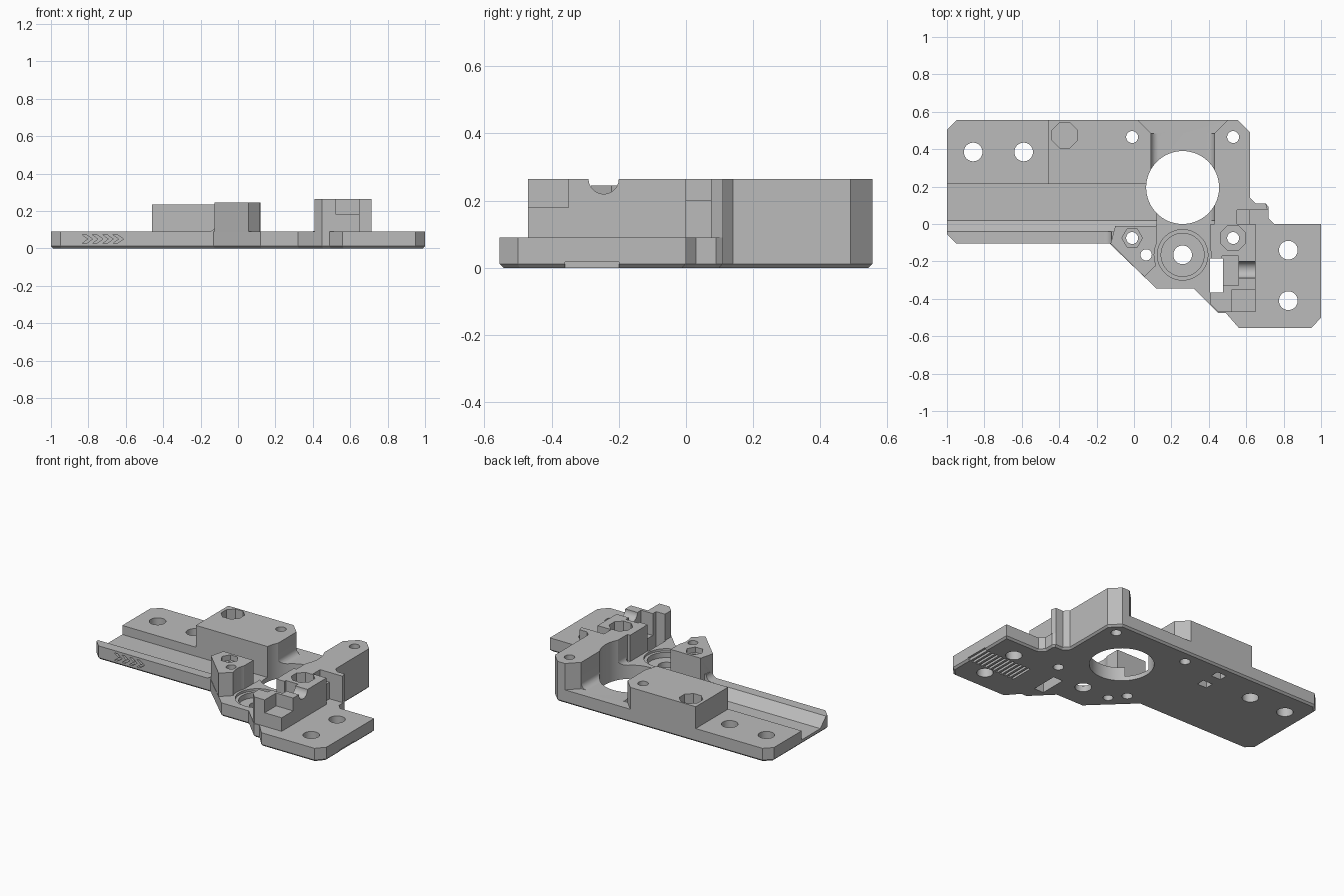
import bpy, bmesh
from math import cos, sin, pi, radians

old = bpy.data.objects.get("Cube")
if old:
    bpy.data.objects.remove(old, do_unlink=True)

grey = bpy.data.materials.new("light grey plastic")
grey.use_nodes = True
tone = (0.5, 0.5, 0.5, 1)
grey.diffuse_color = tone
grey.node_tree.nodes["Principled BSDF"].inputs["Base Color"].default_value = tone

LOW, HIGH, BLOCK = 0.09, 0.265, 0.235   # plate, tower and motor block heights
AXES = {"z": lambda a, b, t: (a, b, t),
        "x": lambda a, b, t: (t, a, b),
        "y": lambda a, b, t: (a, t, b)}


def prism(name, pts, lo, hi, axis="z", chamfer=0):
    """Extrude a closed profile along an axis, optionally chamfering its low end."""
    bm = bmesh.new()
    place = AXES[axis]
    face = bm.faces.new([bm.verts.new(place(a, b, lo)) for a, b in pts])
    rim = list(face.edges)
    ext = bmesh.ops.extrude_face_region(bm, geom=[face], use_keep_orig=True)
    step = place(0, 0, hi - lo)
    bmesh.ops.translate(bm, vec=step,
                        verts=[v for v in ext["geom"] if isinstance(v, bmesh.types.BMVert)])
    if chamfer:
        bmesh.ops.bevel(bm, geom=rim, offset=chamfer, segments=1,
                        affect="EDGES", profile=0.5)
    bmesh.ops.recalc_face_normals(bm, faces=bm.faces[:])
    mesh = bpy.data.meshes.new(name)
    bm.to_mesh(mesh)
    bm.free()
    mesh.materials.append(grey)
    obj = bpy.data.objects.new(name, mesh)
    bpy.context.scene.collection.objects.link(obj)
    return obj


def circle(cx, cy, r, n=48, turn=0.0):
    return [(cx + r * cos(2 * pi * i / n + turn), cy + r * sin(2 * pi * i / n + turn))
            for i in range(n)]


def rect(x0, x1, y0, y1):
    return [(x0, y0), (x1, y0), (x1, y1), (x0, y1)]


def fillet(x, z, r, side):
    """Concave corner profile that rises towards the wall at x."""
    arc = [(x + side * r * (1 - sin(t)), z + r * (1 - cos(t)))
           for t in [i * pi / 16 for i in range(9)]]
    return [(x - side * 0.02, z - 0.03), (x + side * r, z - 0.03)] + arc + \
           [(x - side * 0.02, z + r)]


def combine(target, tool, operation):
    mod = target.modifiers.new("join", "BOOLEAN")
    mod.operation, mod.solver, mod.object = operation, "EXACT", tool
    bpy.context.view_layer.objects.active = target
    bpy.ops.object.modifier_apply(modifier=mod.name)
    bpy.data.objects.remove(tool, do_unlink=True)


def add(*args, **kw):
    combine(body, prism("addition", *args, **kw), "UNION")


def cut(*args, **kw):
    combine(body, prism("cutter", *args, **kw), "DIFFERENCE")


# Base plate with chamfered underside
outline = [(-1, 0.505), (-0.95, 0.555), (0.555, 0.555), (0.62, 0.49), (0.62, 0.14),
           (0.65, 0.11), (0.705, 0.11), (0.72, 0.09), (0.72, 0.03), (0.75, 0), (1, 0),
           (1, -0.5), (0.95, -0.555), (0.56, -0.555), (0.49, -0.475), (0.45, -0.475),
           (0.32, -0.345), (0.12, -0.345), (-0.13, -0.105), (-0.95, -0.105), (-1, -0.055)]
body = prism("mounting_plate", outline, 0, LOW, chamfer=0.012)

# Long channel with a sloping front side
cut([(0.215, 0.03), (0.02, 0.03), (-0.04, LOW), (-0.04, 0.2), (0.215, 0.2)],
    -1.1, 0.12, axis="x")

# Rear block, front lug and rear tower
add([(-0.46, 0.215), (0.09, 0.215), (0.09, 0.485), (0.02, 0.555), (-0.46, 0.555)], 0.02, BLOCK)
add([(-0.125, -0.105), (-0.1, -0.01), (0.12, -0.01), (0.12, -0.22), (0.055, -0.282)],
    0.02, 0.245)
add([(0.43, -0.02), (0.43, 0.485), (0.5, 0.555), (0.555, 0.555), (0.62, 0.49), (0.62, 0.14),
     (0.65, 0.11), (0.705, 0.11), (0.715, 0.075), (0.55, 0.075), (0.55, -0.02)], 0.02, HIGH)
add(rect(0.54, 0.62, -0.02, 0.08), 0.02, 0.2)

# Front cradle block
add([(0.41, 0), (0.41, -0.43), (0.45, -0.47), (0.65, -0.47), (0.65, 0)], 0.02, HIGH)

# Rounded feet of the walls beside the valley
add(fillet(0.09, LOW, 0.04, 1), 0.215, 0.485, axis="y")
add(fillet(0.43, LOW, 0.04, -1), 0.02, 0.485, axis="y")
add(fillet(-0.12, LOW, 0.04, -1), -0.105, -0.04, axis="y")

# Cradle: front corner step, side groove, pocket and through slot
cut(rect(0.525, 0.7, -0.458, -0.35), 0.18, 0.3)
cut(rect(0.525, 0.7, -0.5, -0.45), 0.18, 0.3)
cut(circle(-0.245, HIGH, 0.045), 0.55, 0.7, axis="x")
cut(rect(0.47, 0.56, -0.33, -0.17), 0.12, 0.3)
cut(rect(0.405, 0.475, -0.365, -0.185), -0.1, 0.3)

# Large opening and stepped bearing seat
cut(circle(0.26, 0.195, 0.195, 64), -0.1, 0.4)
seat = (0.26, -0.165)
cut(circle(*seat, 0.152), LOW, 0.4)
cut(circle(*seat, 0.135), 0.075, 0.4)
cut(circle(*seat, 0.115), 0.04, 0.4)

# Bolt holes
for x, y, r in [(-0.86, 0.385, 0.05), (-0.59, 0.385, 0.05), (0.825, -0.14, 0.05),
                (0.825, -0.41, 0.05), (*seat, 0.05), (-0.01, 0.465, 0.032),
                (0.53, 0.465, 0.032), (-0.01, -0.075, 0.032), (0.065, -0.165, 0.03),
                (0.53, -0.075, 0.032)]:
    cut(circle(x, y, r, 32), -0.1, 0.4)

# Nut recesses
cut(circle(-0.37, 0.475, 0.073, 8, pi / 8), 0.15, 0.4)
cut(circle(0.53, -0.075, 0.073, 8, pi / 8), 0.2, 0.4)
cut(circle(-0.01, -0.075, 0.055, 6), 0.21, 0.4)

# Underside grip grooves and strap pockets
for i in range(12):
    x = 0.645 + i * 0.031
    cut(rect(x, x + 0.016, -0.36, -0.2), -0.05, 0.018)
for y in (0.335, 0.465):
    cut(rect(-0.31, -0.24, y - 0.028, y + 0.028), -0.05, 0.05)

# Engraved chevrons on the front edge
for i in range(4):
    x = -0.835 + i * 0.055
    cut([(x, 0.025), (x + 0.022, 0.025), (x + 0.058, 0.05), (x + 0.022, 0.075),
         (x, 0.075), (x + 0.034, 0.05)], -0.2, -0.09, axis="y")

bpy.ops.object.select_all(action="DESELECT")
body.select_set(True)
bpy.context.view_layer.objects.active = body
bpy.ops.object.shade_smooth_by_angle(angle=radians(25))
